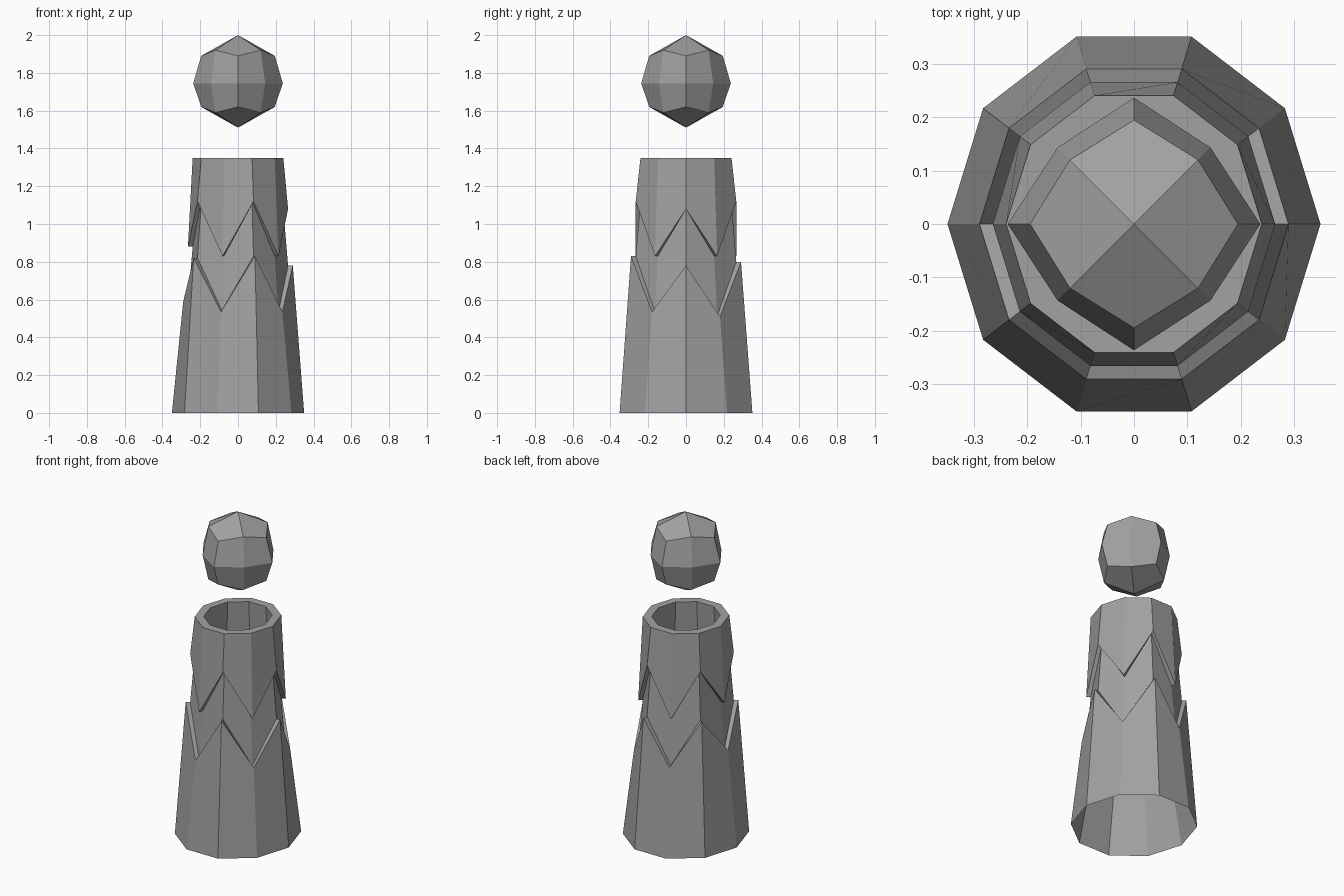
import bpy
import bmesh
from math import cos, sin, pi

cube = bpy.data.objects.get("Cube")
if cube:
    bpy.data.objects.remove(cube, do_unlink=True)

grey = bpy.data.materials.new("stone_grey")
grey.use_nodes = True
colour = (0.36, 0.36, 0.36, 1)
grey.diffuse_color = colour
grey.node_tree.nodes["Principled BSDF"].inputs["Base Color"].default_value = colour


def finish(bm, name):
    bmesh.ops.recalc_face_normals(bm, faces=bm.faces[:])
    mesh = bpy.data.meshes.new(name)
    bm.to_mesh(mesh)
    bm.free()
    mesh.materials.append(grey)
    obj = bpy.data.objects.new(name, mesh)
    bpy.context.collection.objects.link(obj)
    return obj


def ring(bm, radii, heights, stretch=1.0):
    n = len(radii)
    return [bm.verts.new((r * cos(2 * pi * i / n), r * stretch * sin(2 * pi * i / n), z))
            for i, (r, z) in enumerate(zip(radii, heights))]


def bridge(bm, a, b):
    n = len(a)
    for i in range(n):
        j = (i + 1) % n
        bm.faces.new((a[i], a[j], b[j], b[i]))


# Ten-sided body: flared skirt and hanging collar with zigzag edges over a core
SIDES = 10
lower_zigzag = [0.78, 0.51, 0.80, 0.54, 0.82, 0.59, 0.82, 0.535, 0.83, 0.535]
upper_zigzag = [1.08, 0.83, 1.12, 0.83, 1.12, 0.88, 1.12, 0.83, 1.12, 0.83]


def level(z):
    return [z] * SIDES


profile = [
    (0.35, level(0)),        # skirt hem
    (0.29, lower_zigzag),    # skirt edge, outer and inner
    (0.265, lower_zigzag),
    (0.24, upper_zigzag),    # collar edge, inner and outer
    (0.265, upper_zigzag),
    (0.24, level(1.35)),     # top rim
    (0.19, level(1.35)),
    (0.225, level(0.83)),    # hollow inside
    (0.25, level(0.52)),
]
bm = bmesh.new()
rings = [ring(bm, [r] * SIDES, heights, 1.056) for r, heights in profile]
for a, b in zip(rings, rings[1:] + rings[:1]):
    bridge(bm, a, b)
finish(bm, "body")

# Floating head: a faceted ball of twenty-four four-sided faces
MIDDLE = 1.755
bm = bmesh.new()
upper = ring(bm, [0.195, 0.17] * 4, [MIDDLE + 0.135, MIDDLE + 0.165] * 4)
equator = ring(bm, [0.237, 0.203] * 4, [MIDDLE - 0.01] * 8)
lower = ring(bm, [0.195, 0.17] * 4, [MIDDLE - 0.135, MIDDLE - 0.165] * 4)
bridge(bm, upper, equator)
bridge(bm, equator, lower)
for loop, z in ((upper, 2.0), (lower, 1.51)):
    tip = bm.verts.new((0, 0, z))
    for i in range(0, 8, 2):
        bm.faces.new((tip, loop[i - 1], loop[i], loop[i + 1]))
finish(bm, "head")
